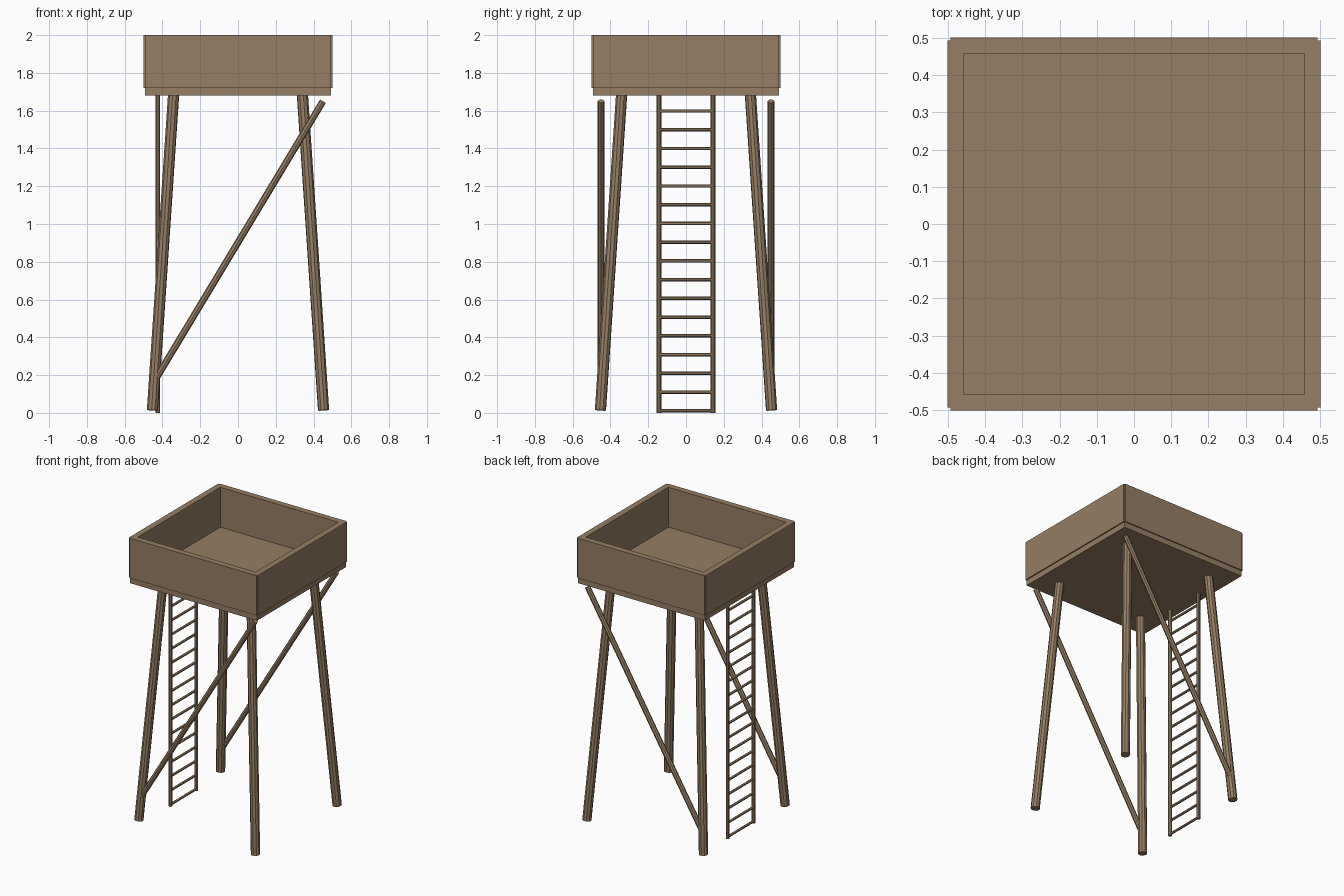
import bpy
from mathutils import Vector

if "Cube" in bpy.data.objects:
    bpy.data.objects.remove(bpy.data.objects["Cube"])

wood = bpy.data.materials.new("wood")
wood.diffuse_color = (0.31, 0.21, 0.125, 1)
wood.use_nodes = True
wood.node_tree.nodes["Principled BSDF"].inputs["Base Color"].default_value = wood.diffuse_color


def box(name, center, size):
    bpy.ops.mesh.primitive_cube_add(size=1, location=center)
    ob = bpy.context.object
    ob.name = name
    ob.scale = size
    bpy.ops.object.transform_apply(location=False, rotation=False, scale=True)
    ob.data.materials.append(wood)


def pole(name, start, end, radius, sides):
    a, b = Vector(start), Vector(end)
    d = b - a
    bpy.ops.mesh.primitive_cylinder_add(vertices=sides, radius=radius, depth=d.length,
                                        location=(a + b) / 2)
    ob = bpy.context.object
    ob.name = name
    ob.rotation_mode = 'QUATERNION'
    ob.rotation_quaternion = d.to_track_quat('Z', 'Y')
    ob.data.materials.append(wood)


# Platform floor and four parapet walls
box("platform_floor", (0, 0, 1.70), (0.985, 0.985, 0.04))
for s, fb, lr in ((-1, "front", "left"), (1, "back", "right")):
    box(fb + "_wall", (0, s * 0.479, 1.86), (0.985, 0.043, 0.28))
    box(lr + "_wall", (s * 0.479, 0, 1.86), (0.043, 0.985, 0.28))

# Splayed legs
for sx, lr in ((-1, "left"), (1, "right")):
    for sy, fb in ((-1, "front"), (1, "back")):
        pole(f"{fb}_{lr}_leg", (sx * 0.453, sy * 0.453, 0.014),
             (sx * 0.34, sy * 0.34, 1.70), 0.03, 10)

# Diagonal braces, front and back
for sy, fb in ((-1, "front"), (1, "back")):
    pole(fb + "_brace", (-0.45, sy * 0.45, 0.155), (0.45, sy * 0.45, 1.65), 0.018, 8)

# Ladder on the left side
LADDER_X = -0.424
for sy, fb in ((-1, "front"), (1, "back")):
    pole(fb + "_ladder_rail", (LADDER_X, sy * 0.143, 0), (LADDER_X, sy * 0.143, 1.69), 0.012, 8)
for i in range(17):
    z = 0.011 + i * 0.0992
    pole("ladder_rung", (LADDER_X, -0.143, z), (LADDER_X, 0.143, z), 0.009, 6)
